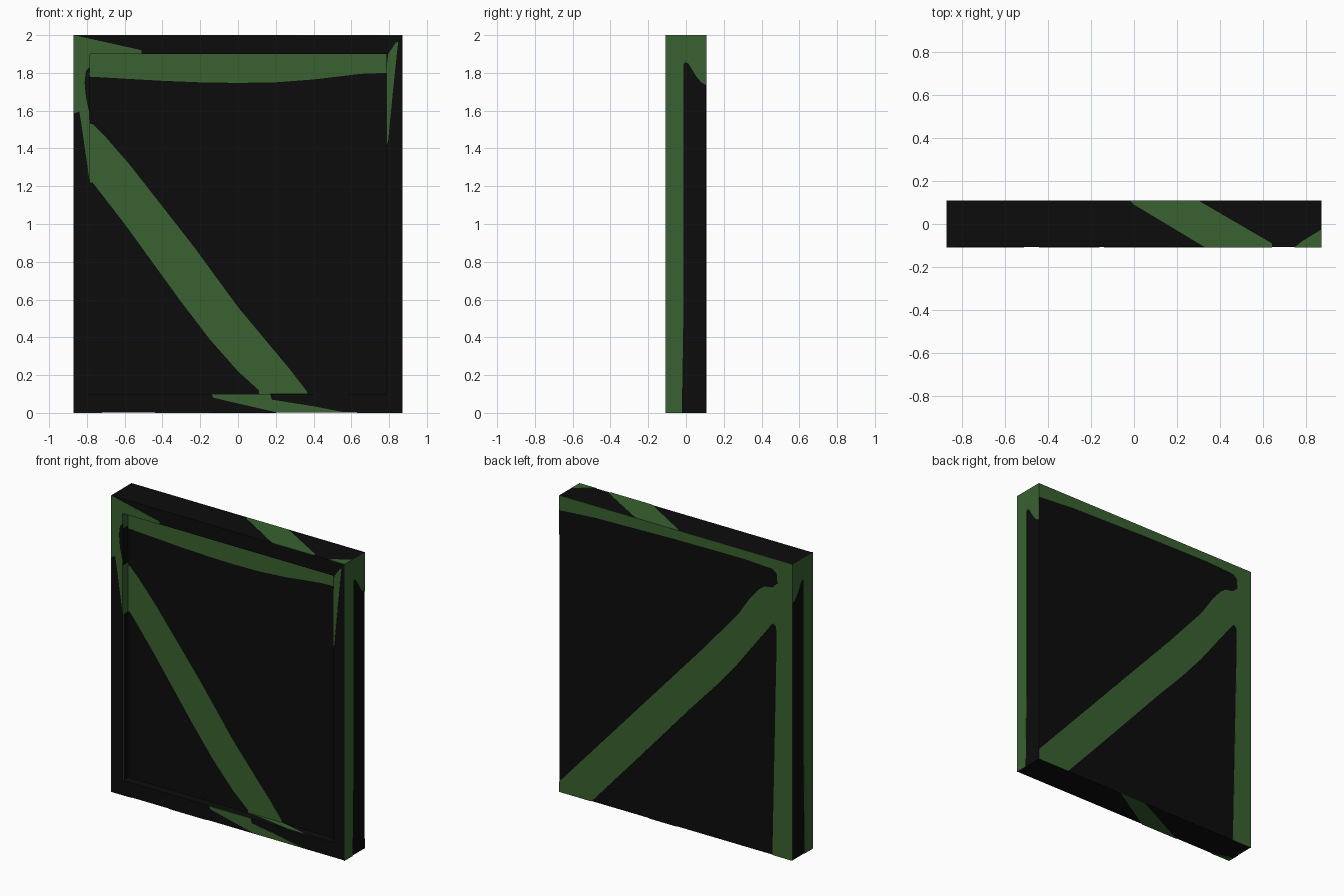
import bpy, bmesh
from mathutils import Vector

if "Cube" in bpy.data.objects:
    bpy.data.objects.remove(bpy.data.objects["Cube"])

W, D, H = 0.87, 0.108, 2.0          # half width, half depth, height
IX, IZ0, IZ1, PY = 0.785, 0.10, 1.90, -0.05   # recess opening and panel plane
T = 0.002                            # paint plate thickness


def material(name, col):
    m = bpy.data.materials.new(name)
    m.diffuse_color = (*col, 1)
    m.use_nodes = True
    m.node_tree.nodes["Principled BSDF"].inputs["Base Color"].default_value = m.diffuse_color
    return m


black = material("black", (0.0038, 0.0038, 0.0038))
green = material("dark green", (0.040, 0.120, 0.029))


def finish(name, bm, mat):
    bmesh.ops.recalc_face_normals(bm, faces=bm.faces)
    me = bpy.data.meshes.new(name)
    bm.to_mesh(me)
    bm.free()
    me.materials.append(mat)
    ob = bpy.data.objects.new(name, me)
    bpy.context.collection.objects.link(ob)
    return ob


def plate(name, pts, place, out):
    """Thin painted patch: 2D outline placed in space, thickened along out."""
    bm = bmesh.new()
    f = bm.faces.new([bm.verts.new(place(u, v)) for u, v in pts])
    g = bmesh.ops.extrude_face_region(bm, geom=[f], use_keep_orig=True)
    for v in g["geom"]:
        if isinstance(v, bmesh.types.BMVert):
            v.co += Vector(out) * T
    bmesh.ops.triangulate(bm, faces=[f for f in bm.faces if len(f.verts) > 4])
    finish(name, bm, green)


# Slab with a recessed front panel
bm = bmesh.new()
bmesh.ops.create_cube(bm, size=2)
for v in bm.verts:
    v.co = (v.co.x * (W - T), v.co.y * (D - T), H / 2 + v.co.z * (H / 2 - T))
bm.faces.ensure_lookup_table()
front = min(bm.faces, key=lambda f: f.calc_center_median().y)
bmesh.ops.inset_region(bm, faces=[front], thickness=0.05)
for v in front.verts:
    v.co.x = IX if v.co.x > 0 else -IX
    v.co.z = IZ1 if v.co.z > 1 else IZ0
g = bmesh.ops.extrude_face_region(bm, geom=[front])
for v in g["geom"]:
    if isinstance(v, bmesh.types.BMVert):
        v.co.y = PY
if front.is_valid:
    bmesh.ops.delete(bm, geom=[front], context='FACES')
finish("framed_panel", bm, black)

# Placement of each painted plane
def on_frame(x, z): return (x, -D + T, z)
def on_panel(x, z): return (x, PY, z)
def on_back(x, z): return (x, D - T, z)
def on_top(x, y): return (x, y, H - T)
def on_bottom(x, y): return (x, y, T)

FRONT, BACK, UP, DOWN = (0, -1, 0), (0, 1, 0), (0, 0, 1), (0, 0, -1)

# Recessed panel: top band and diagonal
plate("panel_top_band", [(-IX, 1.9), (-IX, 1.78), (-.4, 1.758), (-.2, 1.75), (0, 1.747),
      (.2, 1.75), (.4, 1.765), (.65, 1.795), (IX, 1.8), (IX, 1.9)], on_panel, FRONT)
plate("panel_diagonal", [(-IX, 1.53), (-IX, 1.22), (-.77, 1.22), (-.6, 1.0), (-.31, .6),
      (-.15, .39), (0, .22), (.11, .12), (.11, .1), (.37, .1), (.36, .12), (.275, .23),
      (0, .56), (-.23, .875), (-.57, 1.31), (-.7, 1.46), (-.77, 1.53)], on_panel, FRONT)

# Front frame patches
plate("frame_left_corner", [(-W, 2), (-W, 1.585), (-.84, 1.595), (-.825, 1.5), (-IX, 1.22),
      (-IX, 1.58), (-.805, 1.67), (-.812, 1.75), (-.805, 1.81), (-IX, 1.83), (-IX, 1.9),
      (-.51, 1.9), (-.51, 1.92)], on_frame, FRONT)
plate("frame_right_sliver", [(IX, 1.41), (.795, 1.44), (.82, 1.7), (.848, 1.965),
      (.835, 1.96), (.795, 1.9), (IX, 1.8)], on_frame, FRONT)
plate("frame_bottom_streak", [(-.14, .1), (-.13, .08), (.02, .045), (.2, .004), (.56, .004),
      (.4, .035), (.18, .07), (.17, .1)], on_frame, FRONT)

# Recess walls
plate("recess_floor_streak", [(.11, PY), (.37, PY), (.58, -D + T), (.45, -D + T)],
      lambda x, y: (x, y, IZ0), UP)
for name, z0, z1, y1 in (("lower", IZ0, 1.22, -.095), ("middle", 1.22, 1.55, PY),
                         ("upper", 1.8, 1.9, PY)):
    plate("recess_left_" + name, [(-D + T, z0), (y1, z0), (y1, z1), (-D + T, z1)],
          lambda y, z: (-IX, y, z), (1, 0, 0))

# Back: top band, edge band and diagonal in one outline
plate("back_bands", [(W, 2), (W, 1.9), (.6, 1.92), (0, 1.935), (-.5, 1.94), (-.72, 1.93),
      (-.752, 1.905), (-.758, 1.84), (-.72, 1.805), (-.66, 1.795), (-.62, 1.765),
      (-.555, 1.69), (-.465, 1.555), (-.2, 1.25), (W, .07), (W, 0), (.63, 0), (.27, .4),
      (-.11, .825), (-.3, 1.03), (-.458, 1.215), (-.705, 1.54), (-.728, 1.565),
      (-.748, 1.545), (-.752, 1.45), (-.72, 0), (-W, 0), (-W, 2)], on_back, BACK)

# Both sides: front half band widening at the top
for s, name in ((1, "right"), (-1, "left")):
    plate("side_band_" + name, [(-D, 0), (-.022, 0), (-.012, .6), (-.012, 1.845),
          (-.005, 1.857), (.012, 1.85), (.055, 1.78), (.08, 1.75), (D, 1.735),
          (D, 2), (-D, 2)], lambda y, z: (s * (W - T), y, z), (s, 0, 0))

# Top and bottom edges: slanted stripe and corner patch
plate("top_stripe", [(-.02, D), (.3, D), (.64, -.09), (.64, -D), (.33, -D), (0, .09)], on_top, UP)
plate("top_corner", [(W, -.025), (W, -D), (.745, -D), (.78, -.08)], on_top, UP)
plate("bottom_stripe", [(.2, D), (.0, D), (-.44, -D), (-.16, -D)], on_bottom, DOWN)
plate("bottom_corner", [(-W, -.06), (-W, -D), (-.72, -D)], on_bottom, DOWN)
